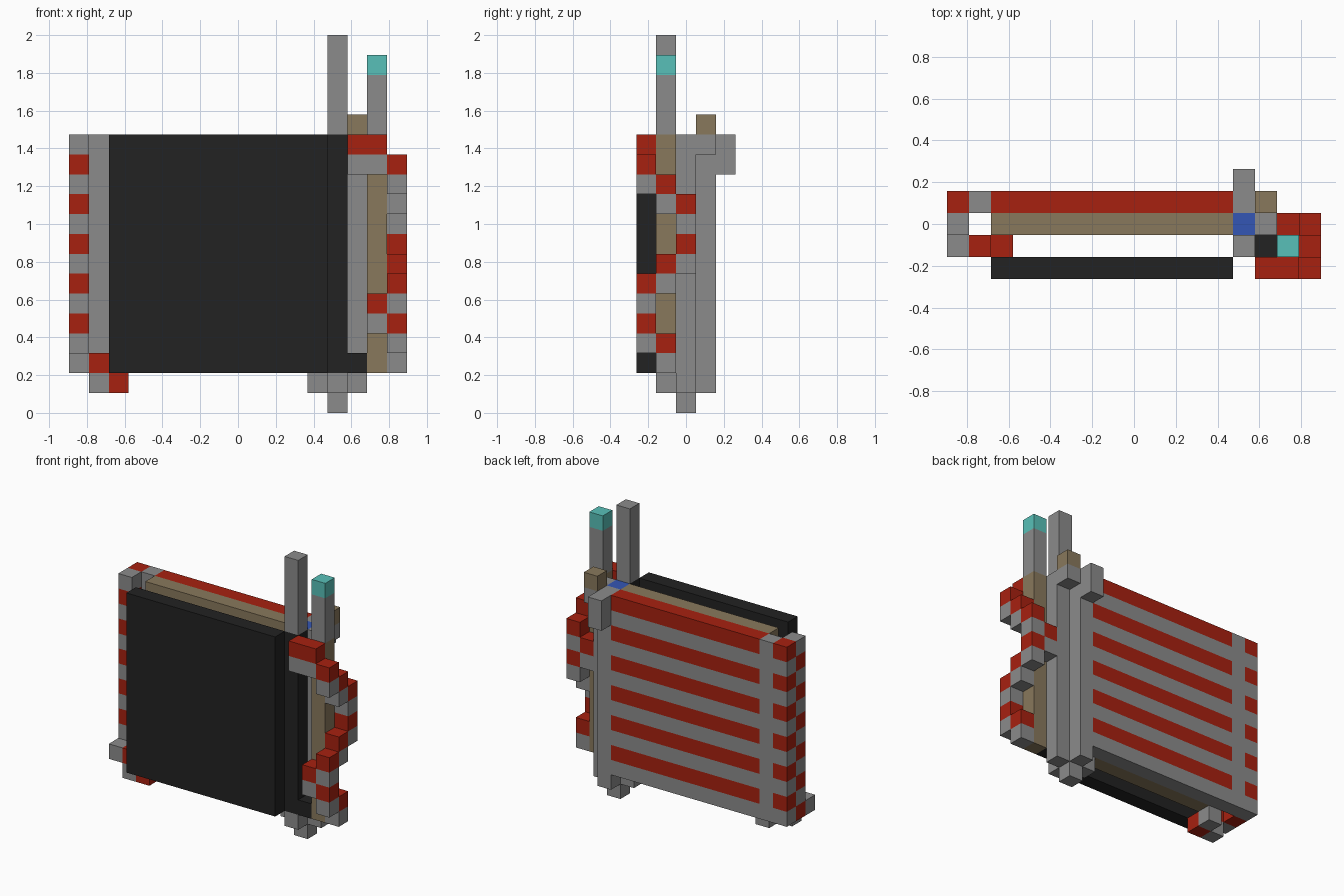
import bpy
import bmesh
from mathutils import Vector

U = 2 / 19                      # edge of one block
ORIGIN = Vector((-8.5, -2.5, 0))

if "Cube" in bpy.data.objects:
    bpy.data.objects.remove(bpy.data.objects["Cube"], do_unlink=True)


def material(name, *rgb):
    m = bpy.data.materials.new(name)
    m.use_nodes = True
    m.diffuse_color = (*rgb, 1)
    m.node_tree.nodes["Principled BSDF"].inputs["Base Color"].default_value = (*rgb, 1)
    return m


GRAY = material("stone gray", 0.26, 0.26, 0.26)
RED = material("brick red", 0.39, 0.015, 0.005)
BLACK = material("charcoal black", 0.016, 0.016, 0.016)
TAN = material("dull tan", 0.25, 0.19, 0.107)
TEAL = material("teal", 0.098, 0.53, 0.48)
BLUE = material("blue", 0.034, 0.093, 0.46)


def box(name, mat, x, y, z):
    """Box over inclusive block ranges; a single number means one block."""
    spans = [s if isinstance(s, tuple) else (s, s) for s in (x, y, z)]
    lo = Vector([s[0] for s in spans]) + ORIGIN
    hi = Vector([s[1] + 1 for s in spans]) + ORIGIN
    bm = bmesh.new()
    bmesh.ops.create_cube(bm, size=1)
    for v in bm.verts:
        v.co = Vector([(lo[i] if v.co[i] < 0 else hi[i]) * U for i in range(3)])
    mesh = bpy.data.meshes.new(name)
    bm.to_mesh(mesh)
    bm.free()
    mesh.materials.append(mat)
    bpy.context.collection.objects.link(bpy.data.objects.new(name, mesh))


# Layered main panel: dark front cover, tan core, striped back
box("front_cover", BLACK, (2, 12), 0, (2, 13))
box("core_sheet", TAN, (2, 12), 2, (2, 13))
box("panel_end_strip", GRAY, 1, 3, (2, 13))
for k in range(2, 14):
    odd = k % 2
    box("back_stripe", RED if odd else GRAY, (2, 12), 3, k)
    # Checkered edge column
    box("edge_check_back", RED if odd else GRAY, 0, 3, k)
    box("edge_check_front", GRAY if odd else RED, 0, 2, k)

# Small chain curling under the lower corner
for mat, x, y, z in ((GRAY, 0, 1, 2), (RED, 1, 1, 2), (GRAY, 1, 1, 1),
                     (RED, 2, 1, 1), (GRAY, 2, 2, 1)):
    box("corner_chain", mat, x, y, z)

# Spine post with its cross-shaped foot
box("spine_post", GRAY, 13, 2, (0, 12))
box("spine_cap", BLUE, 13, 2, 13)
box("spine_back", GRAY, 13, 3, (1, 13))
box("spine_hook", GRAY, 13, 4, (12, 13))
box("spine_side", GRAY, 14, 2, (1, 13))
box("foot_inner", GRAY, 12, 2, 1)
box("foot_front", GRAY, 13, 1, 1)

# Dark hinge and antenna
box("hinge", BLACK, 13, 1, (2, 13))
box("hinge_toe", BLACK, 14, 1, 2)
box("antenna", GRAY, 13, 1, (14, 18))

# Rear knob
box("knob_base", GRAY, 14, 3, 13)
box("knob", TAN, 14, 3, 14)

# Side pole with glowing tip
box("pole_handle", TAN, 15, 1, (2, 13))
box("pole_shaft", GRAY, 15, 1, (14, 16))
box("pole_tip", TEAL, 15, 1, 17)

# Ribbon winding down the pole, red above gray, one block lower each step
box("ribbon_start_top", RED, 14, 0, 13)
box("ribbon_start_base", GRAY, 14, 0, 12)
path = [(15, 0), (16, 0), (16, 1), (16, 2), (15, 2), (16, 2),
        (16, 1), (16, 0), (15, 0), (16, 0), (16, 1)]
for step, (x, y) in enumerate(path):
    box("ribbon_top", RED, x, y, 13 - step)
    box("ribbon_base", GRAY, x, y, 12 - step)
